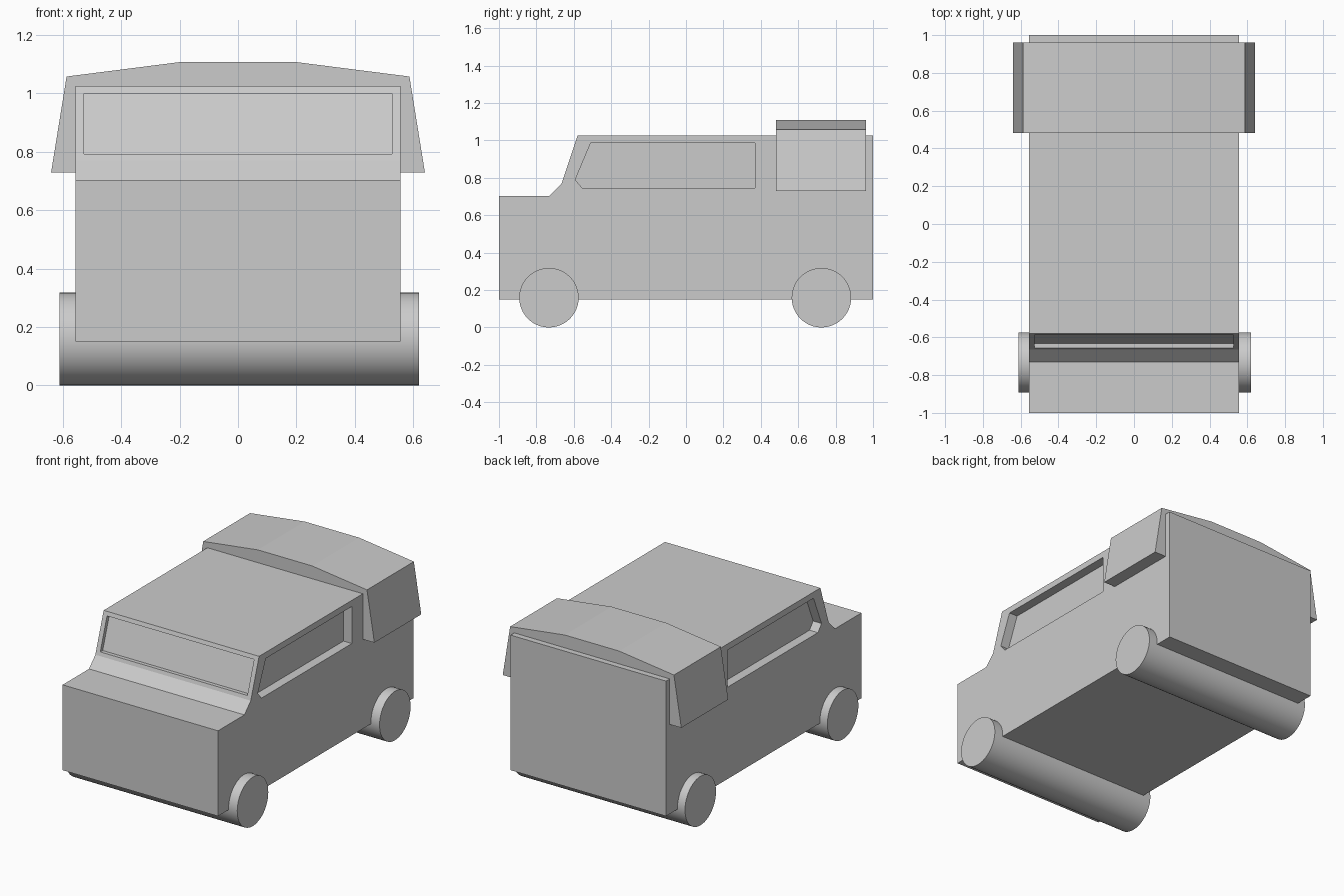
import bpy, bmesh, math

if "Cube" in bpy.data.objects:
    bpy.data.objects.remove(bpy.data.objects["Cube"])


def prism(name, profile, axis, lo, hi):
    """Extrude a 2D profile: (y, z) along x, or (x, z) along y."""
    bm = bmesh.new()

    def place(p, d):
        return (d, p[0], p[1]) if axis == 'x' else (p[0], d, p[1])

    a = [bm.verts.new(place(p, lo)) for p in profile]
    b = [bm.verts.new(place(p, hi)) for p in profile]
    bm.faces.new(a)
    bm.faces.new(b[::-1])
    n = len(a)
    for i in range(n):
        j = (i + 1) % n
        bm.faces.new((a[i], b[i], b[j], a[j]))
    bmesh.ops.recalc_face_normals(bm, faces=bm.faces)
    mesh = bpy.data.meshes.new(name)
    bm.to_mesh(mesh)
    bm.free()
    ob = bpy.data.objects.new(name, mesh)
    bpy.context.collection.objects.link(ob)
    return ob


def carve(target, cutter):
    cutter.hide_render = True
    mod = target.modifiers.new("recess", 'BOOLEAN')
    mod.operation = 'DIFFERENCE'
    mod.solver = 'EXACT'
    mod.object = cutter
    bpy.context.view_layer.objects.active = target
    bpy.ops.object.modifier_apply(modifier=mod.name)
    bpy.data.objects.remove(cutter, do_unlink=True)


# Van body
W = 0.557
body = prism("body", [(-1, 0.15), (1, 0.15), (1, 1.025), (-0.58, 1.025),
                      (-0.665, 0.77), (-0.73, 0.703), (-1, 0.703)], 'x', -W, W)

# Windscreen recess, parallel to the sloping front
def slope_y(z):
    return -0.665 + (z - 0.77) / 3


depth = 0.025
carve(body, prism("windscreen_cutter",
                  [(slope_y(0.793) - 0.1, 0.793), (slope_y(0.793) + depth, 0.793),
                   (slope_y(1.0) + depth, 1.0), (slope_y(1.0) - 0.1, 1.0)],
                  'x', -0.527, 0.527))

# Side window recesses
window = [(-0.592, 0.79), (-0.51, 0.985), (0.37, 0.985), (0.37, 0.745), (-0.555, 0.745)]
for s in (-1, 1):
    lo, hi = sorted((s * (W - 0.06), s * (W + 0.1)))
    carve(body, prism("window_cutter", window, 'x', lo, hi))

# Rear roof cover overhanging both sides
half = [(0.195, 1.108), (0.587, 1.058), (0.64, 0.73)]
inner = [(0.54, 0.73), (0.54, 1.0)]
right = half + inner
prism("roof_cover", right + [(-x, z) for x, z in reversed(right)], 'y', 0.482, 0.962)

# Full-width wheel rollers
for name, y in (("front_wheels", -0.733), ("rear_wheels", 0.724)):
    bpy.ops.mesh.primitive_cylinder_add(vertices=48, radius=0.159, depth=1.23,
                                        location=(0.004, y, 0.159),
                                        rotation=(0, math.pi / 2, 0))
    bpy.context.object.name = name
    bpy.ops.object.shade_smooth_by_angle(angle=math.radians(30))
